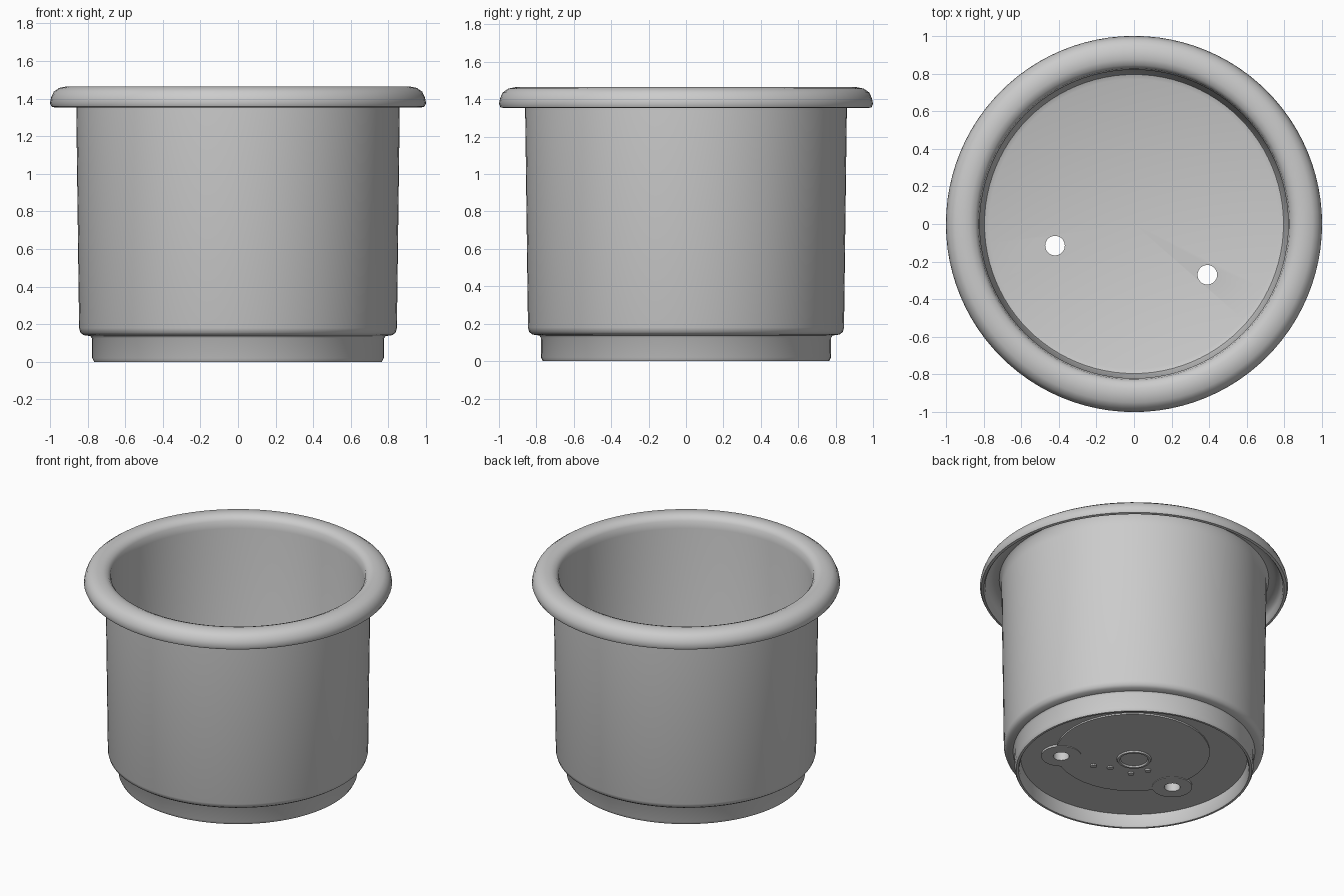
import bpy, bmesh, math
from mathutils import Matrix, Vector

if "Cube" in bpy.data.objects:
    bpy.data.objects.remove(bpy.data.objects["Cube"])

grey = bpy.data.materials.new("plain_grey")
grey.use_nodes = True
colour = (0.6, 0.6, 0.6, 1)
grey.diffuse_color = colour
grey.node_tree.nodes["Principled BSDF"].inputs["Base Color"].default_value = colour


def finish(name, bm):
    mesh = bpy.data.meshes.new(name)
    bmesh.ops.recalc_face_normals(bm, faces=bm.faces)
    bm.to_mesh(mesh)
    bm.free()
    mesh.materials.append(grey)
    obj = bpy.data.objects.new(name, mesh)
    bpy.context.collection.objects.link(obj)
    return obj


def lathe(name, profile, steps=96, closed=False, centre=(0, 0, 0)):
    bm = bmesh.new()
    verts = [bm.verts.new((r, 0, z)) for r, z in profile]
    pairs = list(zip(verts, verts[1:]))
    if closed:
        pairs.append((verts[-1], verts[0]))
    edges = [bm.edges.new(p) for p in pairs]
    bmesh.ops.spin(bm, geom=verts + edges, cent=(0, 0, 0), axis=(0, 0, 1),
                   angle=math.tau, steps=steps)
    bmesh.ops.remove_doubles(bm, verts=bm.verts, dist=0.0005)
    bmesh.ops.translate(bm, verts=bm.verts, vec=centre)
    return finish(name, bm)


def discs(name, items):
    """Upright cylinders given as (x, y, radius, bottom, top)."""
    bm = bmesh.new()
    for x, y, r, low, high in items:
        bmesh.ops.create_cone(bm, cap_ends=True, segments=40, radius1=r, radius2=r,
                              depth=high - low,
                              matrix=Matrix.Translation(Vector((x, y, (low + high) / 2))))
    return finish(name, bm)


BASE, FLOOR = 0.09, 0.155
HOLES = [(-0.42, -0.115), (0.39, -0.27)]

# Cup body with foot ring and hollow rolled rim
cup = lathe("cup", [
    (0, FLOOR), (0.77, FLOOR), (0.795, 0.165), (0.805, 0.2), (0.82, 1.38),
    (0.828, 1.43), (0.845, 1.452), (0.875, 1.464), (0.91, 1.465), (0.95, 1.457),
    (0.98, 1.436), (0.994, 1.405), (1, 1.375), (0.992, 1.357), (0.975, 1.353),
    (0.966, 1.365), (0.962, 1.395), (0.945, 1.42), (0.91, 1.432), (0.875, 1.428),
    (0.86, 1.41), (0.86, 1.34), (0.845, 0.18), (0.838, 0.155), (0.82, 0.142),
    (0.785, 0.137), (0.776, 0.125), (0.775, 0.02), (0.765, 0), (0.75, 0),
    (0.742, 0.015), (0.735, BASE), (0, BASE)])

# Low raised plates under the floor, with a round boss at each drain hole
plate = discs("base_plate", [(0.06, 0.06, 0.5, BASE - 0.01, BASE + 0.01)])
bosses = discs("drain_bosses", [(x, y, 0.13, BASE - 0.014, BASE + 0.01) for x, y in HOLES])

# Drain holes
cutter = discs("drain_cutter", [(x, y, 0.052, -0.1, 0.4) for x, y in HOLES])
cutter.hide_render = True
for obj in (cup, plate, bosses):
    mod = obj.modifiers.new("drain", "BOOLEAN")
    mod.operation, mod.solver, mod.object = "DIFFERENCE", "EXACT", cutter
    bpy.context.view_layer.objects.active = obj
    bpy.ops.object.modifier_apply(modifier=mod.name)
bpy.data.objects.remove(cutter)

# Small round ridge and studs in the middle of the underside
low = BASE - 0.01
ring = lathe("centre_ridge", [(0.085, low + 0.004), (0.093, low - 0.01),
                              (0.107, low - 0.01), (0.115, low + 0.004)],
             steps=40, closed=True)
studs = discs("studs", [(x, y, 0.02, low - 0.01, low + 0.004) for x, y in
                        [(0.05, -0.18), (-0.1, -0.15), (-0.16, -0.05), (0.15, -0.23)]])

# Smooth shading with sharp corners kept
for obj in (cup, plate, bosses, ring, studs):
    bpy.ops.object.select_all(action="DESELECT")
    obj.select_set(True)
    bpy.context.view_layer.objects.active = obj
    bpy.ops.object.shade_smooth_by_angle(angle=math.radians(40))
